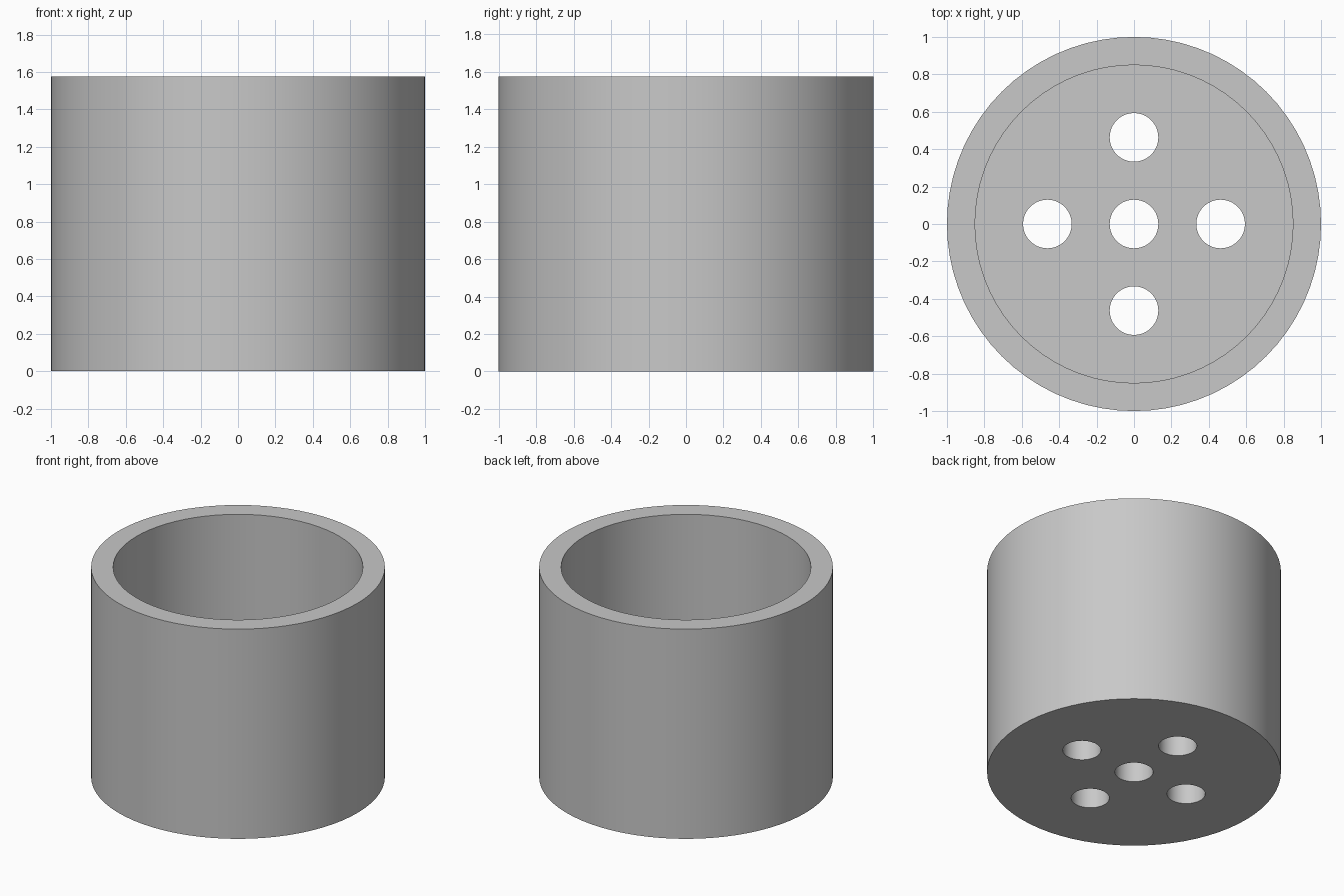
import bpy
from math import radians

if "Cube" in bpy.data.objects:
    bpy.data.objects.remove(bpy.data.objects["Cube"])

HEIGHT, OUTER, INNER = 1.575, 1.0, 0.85
FLOOR, HOLE, PITCH = 0.16, 0.13, 0.463


def cylinder(name, radius, bottom, top, x=0, y=0, sides=72):
    bpy.ops.mesh.primitive_cylinder_add(
        vertices=sides, radius=radius, depth=top - bottom,
        location=(x, y, (top + bottom) / 2))
    obj = bpy.context.object
    obj.name = name
    return obj


def cut(body, cutter):
    cutter.hide_render = True
    mod = body.modifiers.new("cut", "BOOLEAN")
    mod.operation = "DIFFERENCE"
    mod.solver = "EXACT"
    mod.object = cutter
    bpy.context.view_layer.objects.active = body
    bpy.ops.object.modifier_apply(modifier=mod.name)
    bpy.data.objects.remove(cutter)


# Plain grey material
grey = bpy.data.materials.new("grey")
grey.use_nodes = True
colour = (0.58, 0.58, 0.58, 1)
grey.diffuse_color = colour
grey.node_tree.nodes["Principled BSDF"].inputs["Base Color"].default_value = colour

# Round pot with a deep open cavity
pot = cylinder("pot", OUTER, 0, HEIGHT)
cut(pot, cylinder("cavity_cutter", INNER, FLOOR, HEIGHT + 0.2))

# Five drain holes through the floor: one central, four around it
for x, y in [(0, 0), (PITCH, 0), (-PITCH, 0), (0, PITCH), (0, -PITCH)]:
    cut(pot, cylinder("hole_cutter", HOLE, -0.1, FLOOR + 0.1, x, y, 48))

pot.data.materials.clear()
pot.data.materials.append(grey)

# Smooth walls with crisp rims
bpy.ops.object.select_all(action="DESELECT")
pot.select_set(True)
bpy.context.view_layer.objects.active = pot
bpy.ops.object.shade_smooth_by_angle(angle=radians(30))
